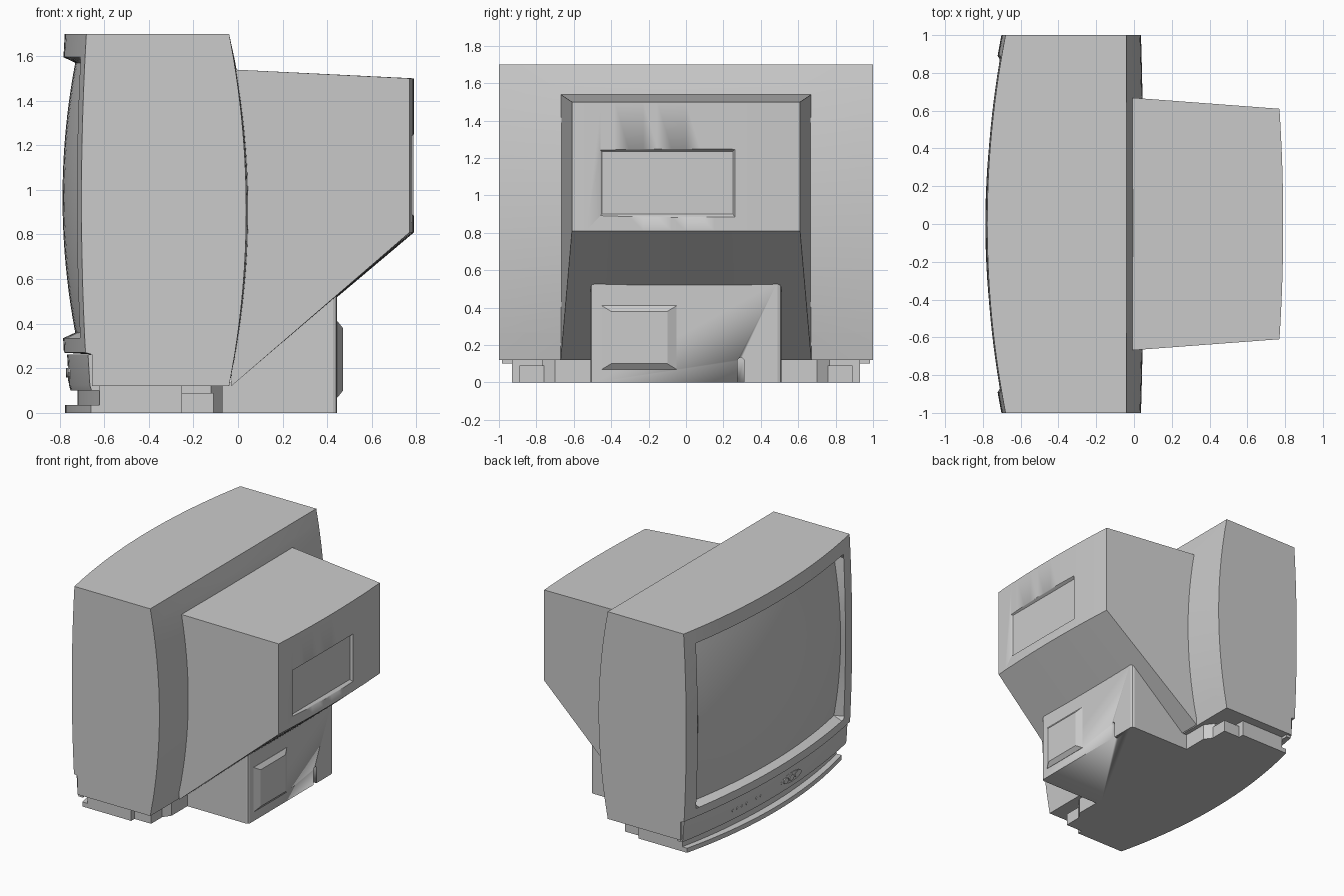
import bpy, bmesh, math

if "Cube" in bpy.data.objects:
    bpy.data.objects.remove(bpy.data.objects["Cube"])


def finish(name, bm, bevel=0):
    bmesh.ops.recalc_face_normals(bm, faces=bm.faces)
    me = bpy.data.meshes.new(name)
    bm.to_mesh(me)
    bm.free()
    ob = bpy.data.objects.new(name, me)
    bpy.context.collection.objects.link(ob)
    bpy.ops.object.select_all(action='DESELECT')
    bpy.context.view_layer.objects.active = ob
    ob.select_set(True)
    bpy.ops.object.shade_smooth_by_angle(angle=math.radians(20))
    if bevel:
        m = ob.modifiers.new("bevel", 'BEVEL')
        m.width, m.segments = bevel, 3
        m.limit_method, m.angle_limit = 'ANGLE', math.radians(60)
    return ob


def loft(name, rings, bevel=0):
    """Closed solid through a list of equal-length rings."""
    bm = bmesh.new()
    vs = [[bm.verts.new(p) for p in r] for r in rings]
    n = len(rings[0])
    for a, b in zip(vs, vs[1:]):
        for i in range(n):
            j = (i + 1) % n
            bm.faces.new((a[i], a[j], b[j], b[i]))
    bm.faces.new(vs[0])
    bm.faces.new(vs[-1])
    return finish(name, bm, bevel)


def shell(name, ys, zs, front, back):
    """Solid between two curved sheets x=front(y,z) and x=back(y,z)."""
    bm = bmesh.new()
    ny, nz = len(ys), len(zs)
    f, b = [[[bm.verts.new((fn(y, z), y, z)) for z in zs] for y in ys] for fn in (front, back)]
    for g in (f, b):
        for i in range(ny - 1):
            for j in range(nz - 1):
                bm.faces.new((g[i][j], g[i + 1][j], g[i + 1][j + 1], g[i][j + 1]))
    for i in range(ny - 1):
        for j in (0, nz - 1):
            bm.faces.new((f[i][j], f[i + 1][j], b[i + 1][j], b[i][j]))
    for j in range(nz - 1):
        for i in (0, ny - 1):
            bm.faces.new((f[i][j], f[i][j + 1], b[i][j + 1], b[i][j]))
    return finish(name, bm)


def rect(x, y0, y1, z0, z1):
    return [(x, y0, z0), (x, y1, z0), (x, y1, z1), (x, y0, z1)]


def cut(target, cutter):
    cutter.hide_render = True
    cutter.hide_set(True)
    cutter.display_type = 'WIRE'
    m = target.modifiers.new("cut", 'BOOLEAN')
    m.operation, m.object, m.solver = 'DIFFERENCE', cutter, 'EXACT'


def span(a, b, n):
    return [a + (b - a) * i / n for i in range(n + 1)]


# Curved surfaces of the cabinet
def frame_x(y, z):
    return -0.68 - 0.097 * (1 - y * y) - 0.022 * (1 - ((z - 0.95) / 0.75) ** 2)


def front_x(y, z):
    if z < 0.268:
        return -0.655
    if abs(y) < 0.875 and 0.355 < z < 1.575:
        return -0.787 + 0.057 * ((z - 0.965) / 0.605) ** 2 + 0.085 * (y / 0.86) ** 2
    return frame_x(y, z)


def back_x(y, z):
    return -0.04 + (0.092 - 0.015 * y * y) * (1 - ((z - 0.91) / 0.79) ** 2)


# Cabinet with framed screen
ys = [-1, -0.94, -0.89] + span(-0.86, 0.86, 24) + [0.89, 0.94, 1]
zs = [0.12, 0.262, 0.27, 0.335] + span(0.36, 1.57, 20) + [1.595, 1.7]
shell("cabinet_and_screen", ys, zs, front_x, back_x)

# Control panel under the screen
def chin_x(y, z):
    return frame_x(y, z) + 0.014 + 0.006 * (z < 0.12)

shell("control_panel", span(-0.985, 0.985, 28), [0.10, 0.125, 0.255, 0.262],
      chin_x, lambda y, z: -0.62)


# Buttons and indicator dots
def disc(name, y, z, ry, rz, out):
    x = chin_x(y, z)
    ring = lambda px: [(px, y + ry * math.cos(t * math.pi / 8), z + rz * math.sin(t * math.pi / 8))
                       for t in range(16)]
    loft(name, [ring(x + 0.01), ring(x - out)])

disc("button_plate", -0.18, 0.18, 0.125, 0.036, 0.004)
for k in (-1, 0, 1):
    disc("button", -0.18 + 0.07 * k, 0.18, 0.028, 0.022, 0.010)
for y in (0.49, 0.44, 0.39, 0.34, 0.23, 0.18):
    disc("indicator", y, 0.175, 0.010, 0.010, 0.004)

# Tube housing at the back, with slightly bowed rear face
rings = []
for s in span(-1, 1, 16):
    x = 0.79 - 0.02 * s * s
    rings.append([(-0.03, 0.67 * s, 0.12), (-0.03, 0.67 * s, 1.54),
                  (x, 0.61 * s, 1.5), (x, 0.61 * s, 0.81)])
housing = loft("tube_housing", rings)
cut(housing, loft("label_recess_cutter", [rect(0.80, -0.475, 0.27, 0.875, 1.255),
                                          rect(0.768, -0.45, 0.25, 0.90, 1.235)]))

# Lower rear box with raised panel and a slot
prof = [(-0.1, 0), (0.445, 0), (0.445, 0.54), (-0.03, 0.14), (-0.1, 0.13)]
c = 0.02
box = loft("rear_box", [[(min(x, 0.445 - d), y, z) for x, z in prof]
                        for y, d in ((-0.51, c), (-0.504, 0.006), (-0.49, 0),
                                     (0.49, 0), (0.504, 0.006), (0.51, c))])
arch = [(0.275, -0.02), (0.31, -0.02)] + [
    (0.2925 + 0.0175 * math.cos(a), 0.115 + 0.0175 * math.sin(a)) for a in span(0, math.pi, 8)]
cut(box, loft("slot_cutter", [[(x, y, z) for y, z in arch] for x in (0.41, 0.47)]))
loft("rear_box_panel", [rect(0.44, -0.45, -0.05, 0.07, 0.41), rect(0.447, -0.45, -0.05, 0.07, 0.41),
                        rect(0.471, -0.40, -0.10, 0.10, 0.38)])

# Base: front lip plate and set-back plinth
def footprint(front, z):
    edge = [(front(y), y) for y in span(-0.93, 0.93, 24)]
    rear = [(-0.25, 0.93), (-0.25, 0.77), (-0.12, 0.77), (-0.07, 0.70), (-0.07, 0.5)]
    pts = edge + rear + [(x, -y) for x, y in reversed(rear)]
    return [(x, y, z) for x, y in pts]

lip = lambda y: -0.775 + 0.115 * (y / 0.93) ** 2
plinth = lambda y: -0.72 + 0.10 * (y / 0.93) ** 2
loft("base_plate", [footprint(lip, 0), footprint(lip, 0.035)])
loft("base_plinth", [footprint(plinth, 0.035), footprint(plinth, 0.125)])

# Small feet in the base notches
for s in (-1, 1):
    loft("foot", [rect(-0.26, 0.76 * s, 0.89 * s, 0, 0.09), rect(-0.11, 0.76 * s, 0.89 * s, 0, 0.09)])
